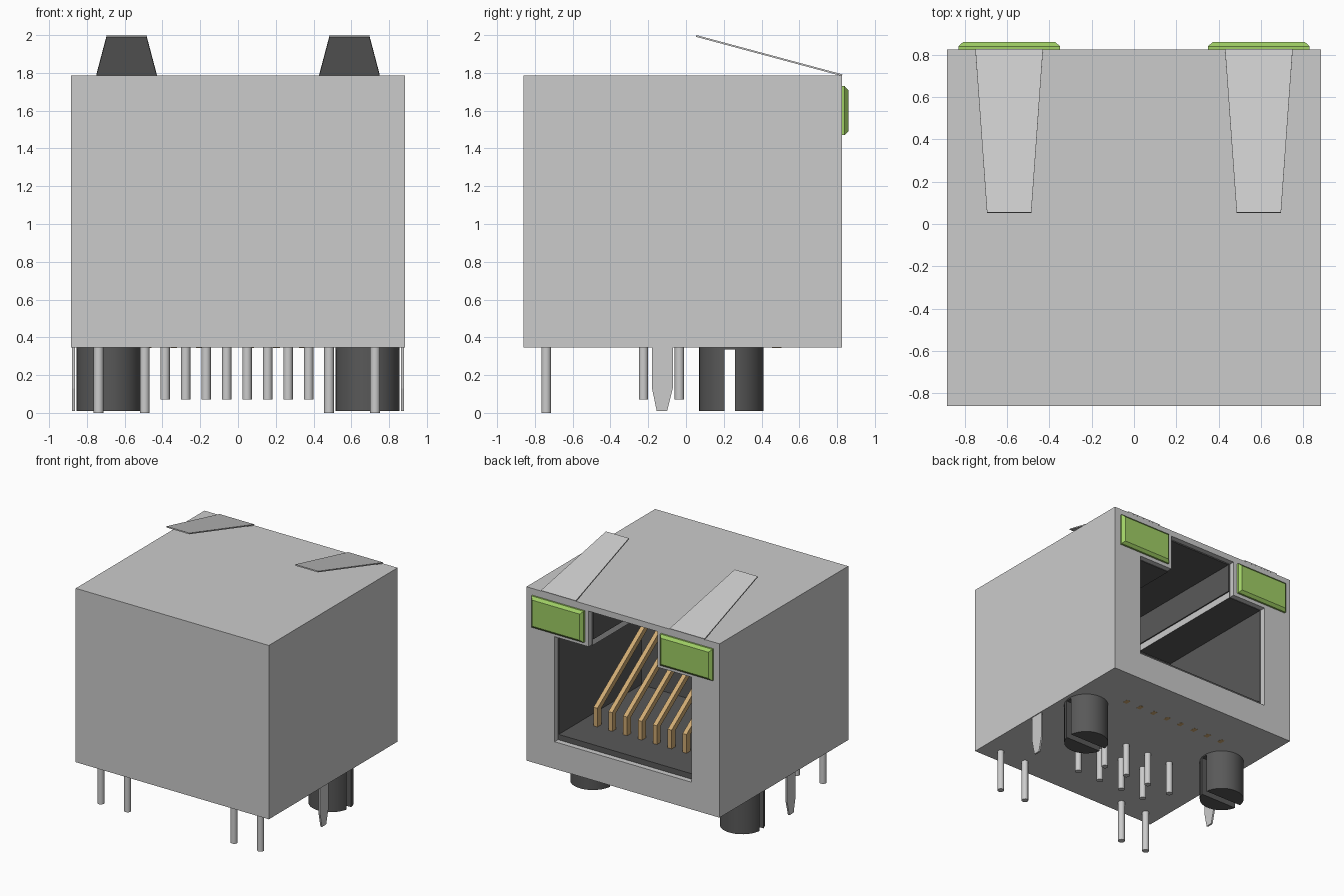
import bpy, bmesh, math
from mathutils import Vector

if "Cube" in bpy.data.objects:
    bpy.data.objects.remove(bpy.data.objects["Cube"])


def material(name, rgb):
    m = bpy.data.materials.new(name)
    m.diffuse_color = (*rgb, 1)
    m.use_nodes = True
    m.node_tree.nodes["Principled BSDF"].inputs["Base Color"].default_value = m.diffuse_color
    return m


DARK = material("dark_plastic", (0.1, 0.1, 0.1))
GREEN = material("green_lens", (0.35, 0.62, 0.13))
COPPER = material("copper", (0.62, 0.4, 0.17))


def finish(name, bm, mat=None):
    bmesh.ops.recalc_face_normals(bm, faces=bm.faces)
    me = bpy.data.meshes.new(name)
    bm.to_mesh(me)
    bm.free()
    ob = bpy.data.objects.new(name, me)
    bpy.context.collection.objects.link(ob)
    if mat:
        me.materials.append(mat)
    return ob


def loft(name, a, b, mat=None):
    """Closed solid between two matching outlines of 3D points."""
    bm = bmesh.new()
    va = [bm.verts.new(p) for p in a]
    vb = [bm.verts.new(p) for p in b]
    n = len(a)
    bm.faces.new(va)
    bm.faces.new(vb)
    for i in range(n):
        j = (i + 1) % n
        bm.faces.new((va[i], va[j], vb[j], vb[i]))
    return finish(name, bm, mat)


def prism_x(name, yz, x0, x1, mat=None):
    return loft(name, [(x0, y, z) for y, z in yz], [(x1, y, z) for y, z in yz], mat)


def prism_y(name, xz, y0, y1, mat=None):
    return loft(name, [(x, y0, z) for x, z in xz], [(x, y1, z) for x, z in xz], mat)


def rect(a0, a1, b0, b1):
    return [(a0, b0), (a1, b0), (a1, b1), (a0, b1)]


def cylinder(name, x, y, z0, z1, r, n, mat=None):
    ring = [(x + r * math.cos(2 * math.pi * i / n), y + r * math.sin(2 * math.pi * i / n)) for i in range(n)]
    ob = loft(name, [(*p, z0) for p in ring], [(*p, z1) for p in ring], mat)
    activate(ob)
    bpy.ops.object.shade_smooth_by_angle(angle=math.radians(40))
    return ob


def activate(ob):
    bpy.ops.object.select_all(action='DESELECT')
    ob.select_set(True)
    bpy.context.view_layer.objects.active = ob


def cut(ob, cutter):
    mod = ob.modifiers.new("cut", 'BOOLEAN')
    mod.operation = 'DIFFERENCE'
    mod.solver = 'EXACT'
    mod.object = cutter
    activate(ob)
    bpy.ops.object.modifier_apply(modifier=mod.name)
    bpy.data.objects.remove(cutter)


def mirrored(half):
    return half + [(-x, z) for x, z in reversed(half)]


# metal shield with stepped socket opening
body = prism_y("shield_body", rect(-0.885, 0.885, 0.345, 1.785), -0.86, 0.825)
mouth = mirrored([(0.627, 0.57), (0.627, 1.44), (0.315, 1.44), (0.315, 1.735)])
socket = mirrored([(0.62, 0.615), (0.62, 1.435), (0.31, 1.435), (0.31, 1.49), (0.3, 1.49), (0.3, 1.725)])
cut(body, prism_y("mouth_cutter", mouth, 0.78, 0.95))
cut(body, prism_y("socket_cutter", socket, -0.3, 0.9))

# dark plastic lining inside the socket, except the pale shoulder rails
me = body.data
me.materials.clear()
me.materials.append(None)
me.materials.append(DARK)
for f in me.polygons:
    pts = [me.vertices[i].co for i in f.vertices]
    inside = all(abs(p.x) < 0.64 and -0.31 < p.y < 0.785 for p in pts)
    rail = all(1.43 < p.z < 1.495 and 0.305 < abs(p.x) < 0.312 for p in pts)
    f.material_index = 1 if inside and not rail else 0

# eight spring contacts rising to the rear of the socket
arm = [(0.505, 0.344), (0.505, 0.77), (-0.3, 1.335), (-0.3, 1.28), (0.455, 0.75), (0.455, 0.344)]
for i in range(8):
    x = (i - 3.5) * 0.136
    prism_x(f"contact_{i + 1}", arm, x - 0.018, x + 0.018, COPPER)

for s, side in ((1, "right"), (-1, "left")):
    # indicator lens: flat base and chamfered front
    base = rect(s * 0.35, s * 0.83, 1.47, 1.73)
    front = rect(s * 0.372, s * 0.808, 1.492, 1.708)
    prism_y("lens_base_" + side, base, 0.824, 0.84, GREEN)
    loft("lens_front_" + side, [(x, 0.84, z) for x, z in base], [(x, 0.86, z) for x, z in front], GREEN)

    # sprung grounding tab
    top = [(s * 0.43, 0.828, 1.792), (s * 0.75, 0.828, 1.792), (s * 0.695, 0.055, 2.0), (s * 0.485, 0.055, 2.0)]
    loft("grounding_tab_" + side, top, [Vector(p) - Vector((0.0, 0.002, 0.009)) for p in top])

    # slotted locating peg
    peg = cylinder("locating_peg_" + side, s * 0.685, 0.24, 0.01, 0.346, 0.17, 48, DARK)
    cut(peg, prism_x("slot_cutter", rect(0.203, 0.26, -0.1, 0.335), s * 0.685 - 0.3, s * 0.685 + 0.3))

    # pointed shield prong
    prong = [(-0.18, 0.35), (-0.18, 0.13), (-0.155, 0.01), (-0.1, 0.01), (-0.07, 0.13), (-0.07, 0.35)]
    prism_x("shield_prong_" + side, prong, s * 0.864, s * 0.878)

    # long lamp pins at the closed end
    for k, dx in enumerate((0.488, 0.732)):
        cylinder(f"lamp_pin_{side}_{k + 1}", s * dx - 0.006, -0.74, 0.0, 0.346, 0.026, 20)

# staggered signal pins
for i in range(8):
    cylinder(f"signal_pin_{i + 1}", -0.006 + (i - 3.5) * 0.1085, -0.225 if i % 2 else -0.035,
             0.07, 0.346, 0.025, 20)
